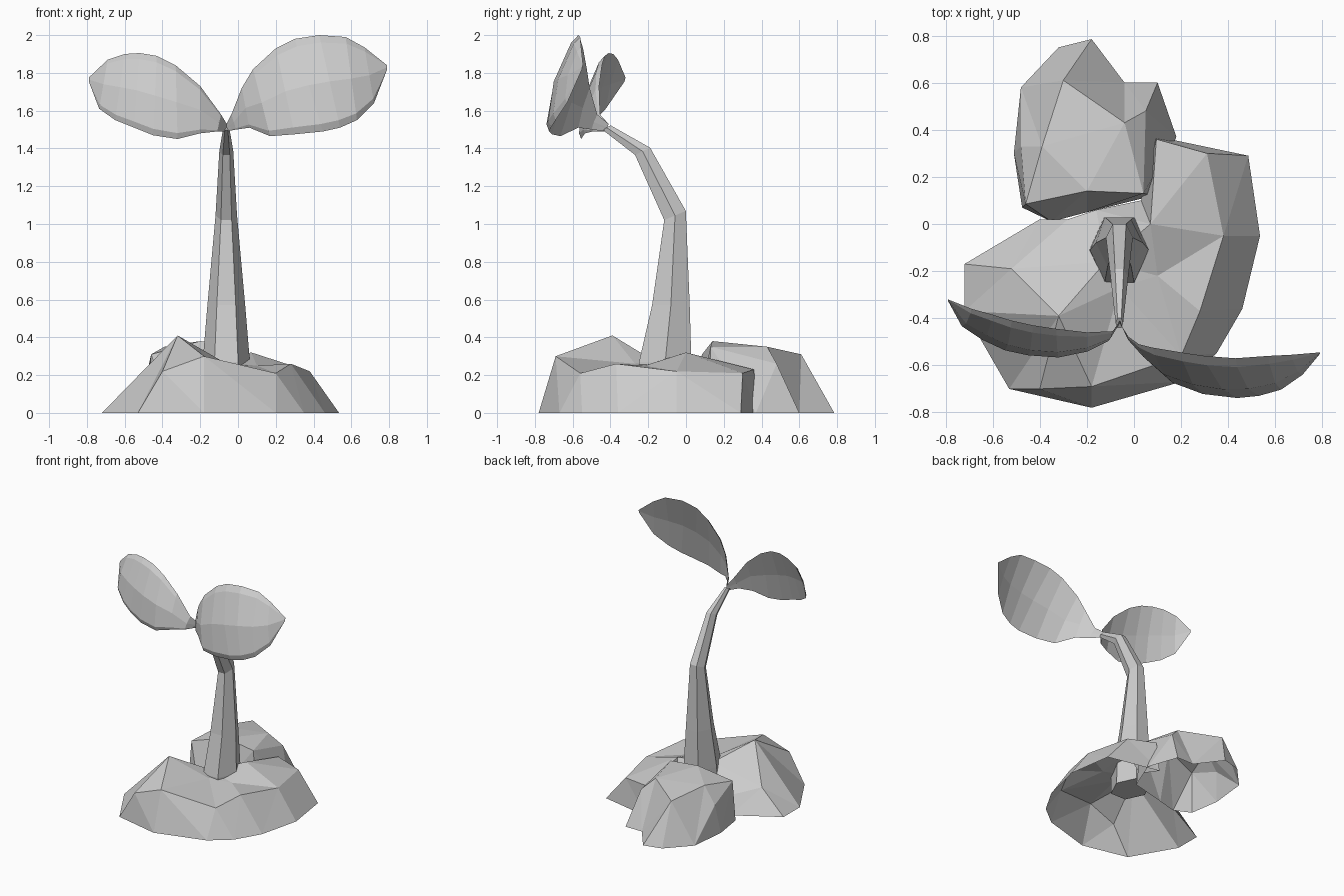
import bpy, bmesh, math
from mathutils import Vector
from mathutils.geometry import delaunay_2d_cdt


def finish(name, bm):
    bmesh.ops.recalc_face_normals(bm, faces=bm.faces)
    me = bpy.data.meshes.new(name)
    bm.to_mesh(me)
    bm.free()
    ob = bpy.data.objects.new(name, me)
    bpy.context.collection.objects.link(ob)
    return ob


def loft(name, sections):
    """Skin a list of equal closed sections and cap both ends."""
    bm = bmesh.new()
    rings = [[bm.verts.new(p) for p in s] for s in sections]
    n = len(rings[0])
    for a, b in zip(rings, rings[1:]):
        for i in range(n):
            j = (i + 1) % n
            bm.faces.new((a[i], a[j], b[j], b[i]))
    bm.faces.new(rings[0])
    bm.faces.new(rings[-1])
    return finish(name, bm)


def clump(name, outline, top, ridges=()):
    """Faceted, open-bottomed earth: triangulate an outline plus raised points."""
    pts = outline + top
    n = len(outline)
    edges = [(n + a, n + b) for a, b in ridges]
    vs, _, fs, orig, _, _ = delaunay_2d_cdt(
        [Vector(p[:2]) for p in pts], edges, [list(range(n))], 1, 1e-5)
    bm = bmesh.new()
    bv = [bm.verts.new((v.x, v.y, pts[o[0]][2] if o else 0.2)) for v, o in zip(vs, orig)]
    for f in fs:
        bm.faces.new([bv[i] for i in f])
    ob = finish(name, bm)
    if sum(p.normal.z for p in ob.data.polygons) < 0:
        ob.data.flip_normals()
    return ob


def leaf(name, stations):
    """Each station is upper edge xyz then lower edge xyz; the blade bows to the front."""
    sections = []
    for s in stations:
        u, l = Vector(s[:3]), Vector(s[3:])
        front = Vector((0, -1, 0)) * (u - l).length
        sections.append([u, u.lerp(l, 0.08) + front * 0.05, u.lerp(l, 0.5) + front * 0.11,
                         u.lerp(l, 0.92) + front * 0.05, l, u.lerp(l, 0.5) + front * 0.03])
    return loft(name, sections)


# Stem: six-sided, tapering and bending forward (y, z, rx, ry, tilt)
rings = [(-.11, .12, .13, .16, 0), (-.11, .27, .125, .16, 0), (-.08, .57, .10, .115, 0),
         (-.058, 1.045, .057, .066, .028), (-.23, 1.385, .037, .046, .022),
         (-.42, 1.51, .016, .024, .014)]
loft("stem", [[(-.062 + rx * math.cos(k * math.pi / 3), y + ry * math.sin(k * math.pi / 3),
                z + t * math.sin(k * math.pi / 3)) for k in range(6)]
              for y, z, rx, ry, t in rings])

# Leaves
leaf("right_leaf", [
    (-.06, -.41, 1.53, -.06, -.42, 1.49), (-.035, -.47, 1.58, -.01, -.50, 1.50),
    (.02, -.51, 1.72, .06, -.57, 1.51), (.08, -.525, 1.82, .17, -.665, 1.465),
    (.20, -.545, 1.93, .30, -.71, 1.475), (.30, -.56, 1.98, .45, -.725, 1.49),
    (.43, -.57, 2.0, .54, -.715, 1.51), (.57, -.56, 1.99, .63, -.69, 1.55),
    (.67, -.555, 1.935, .72, -.63, 1.64), (.79, -.545, 1.84, .79, -.55, 1.82)])
leaf("left_leaf", [
    (-.06, -.41, 1.53, -.06, -.42, 1.49), (-.09, -.455, 1.58, -.11, -.495, 1.49),
    (-.20, -.46, 1.73, -.20, -.535, 1.48), (-.33, -.445, 1.84, -.32, -.555, 1.45),
    (-.43, -.43, 1.89, -.45, -.545, 1.47), (-.52, -.41, 1.905, -.55, -.525, 1.51),
    (-.60, -.385, 1.90, -.65, -.48, 1.55), (-.69, -.36, 1.87, -.735, -.425, 1.61),
    (-.79, -.32, 1.775, -.79, -.325, 1.755)])

# Front earth: wraps the stem on the left, front and right
clump("front_earth",
      [(-.72, -.17, 0), (-.72, -.37, 0), (-.53, -.70, 0), (-.18, -.78, 0), (.20, -.67, 0),
       (.35, -.55, 0), (.46, -.36, 0), (.535, -.05, 0), (.485, .29, 0), (.08, .375, 0),
       (.03, .10, .12), (-.16, .06, .1), (-.28, .02, .1), (-.40, .02, 0)],
      [(-.52, -.19, .17), (-.40, -.70, .22), (-.18, -.69, .30), (.20, -.56, .21),
       (.28, -.37, .26), (.38, -.05, .22), (.31, .30, .21), (.095, .36, .23),
       (.07, .0, .32), (.10, -.22, .25), (-.06, -.27, .26), (-.32, -.39, .41),
       (-.12, -.16, .27)],
      [(0, 11), (11, 10), (10, 9), (9, 5), (11, 2), (1, 11), (2, 3), (3, 4), (4, 5),
       (5, 6), (6, 7), (7, 8), (0, 12), (9, 3)])

# Back earth
clump("back_earth",
      [(-.475, .07, 0), (-.35, .01, 0), (-.20, .05, 0), (.08, .12, 0), (.18, .37, 0),
       (.10, .60, 0), (-.04, .60, 0), (-.18, .785, 0), (-.32, .75, 0), (-.48, .58, 0),
       (-.51, .30, 0)],
      [(-.46, .085, .31), (-.20, .14, .38), (.04, .13, .35), (-.04, .43, .35),
       (-.30, .61, .31), (-.39, .33, .35), (-.48, .33, .22), (.05, .48, .26)],
      [(0, 1), (1, 2), (2, 3), (3, 4), (4, 5), (5, 1), (0, 6), (3, 7), (7, 2)])
